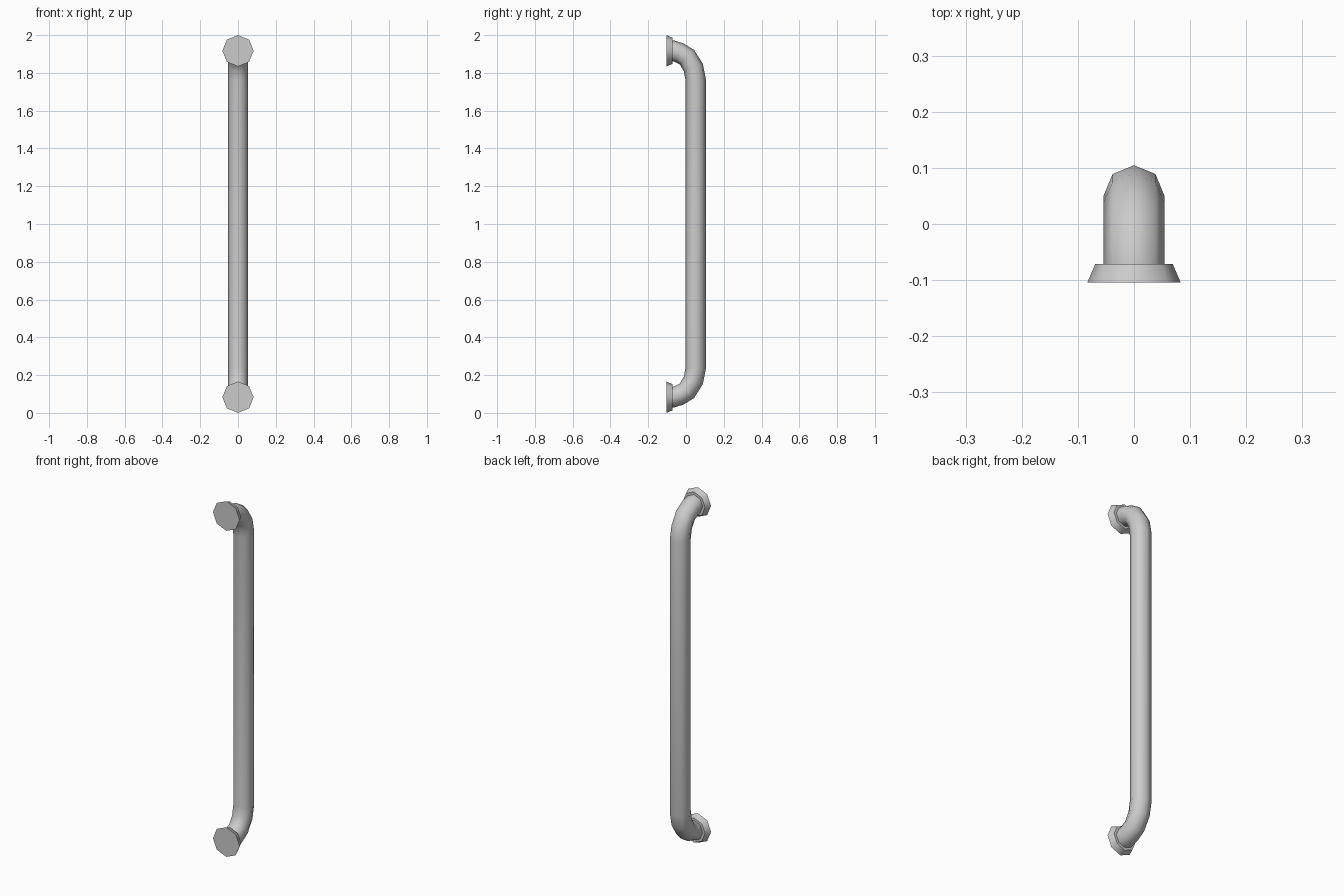
import bpy, bmesh, math
from mathutils import Vector

if "Cube" in bpy.data.objects:
    bpy.data.objects.remove(bpy.data.objects["Cube"])

SIDES = 8
metal = bpy.data.materials.new("brushed grey metal")
metal.diffuse_color = (0.6, 0.6, 0.6, 1)
metal.use_nodes = True
metal.node_tree.nodes["Principled BSDF"].inputs["Base Color"].default_value = metal.diffuse_color


def sweep(name, path, radii):
    """Octagonal tube along (y, z) points, one radius per point, capped ends."""
    bm = bmesh.new()
    pts = [Vector((0, y, z)) for y, z in path]
    rings = []
    for i, p in enumerate(pts):
        a = (p - pts[i - 1]).normalized() if i else Vector()
        b = (pts[i + 1] - p).normalized() if i < len(pts) - 1 else Vector()
        tangent = (a + b).normalized()
        side = Vector((1, 0, 0))
        up = tangent.cross(side)
        ring = []
        for k in range(SIDES):
            t = 2 * math.pi * k / SIDES
            ring.append(bm.verts.new(p + radii[i] * (math.cos(t) * side + math.sin(t) * up)))
        rings.append(ring)
    for r, s in zip(rings, rings[1:]):
        for k in range(SIDES):
            n = (k + 1) % SIDES
            bm.faces.new((r[k], r[n], s[n], s[k]))
    bm.faces.new(rings[0][::-1])
    bm.faces.new(rings[-1])
    bmesh.ops.recalc_face_normals(bm, faces=bm.faces)
    mesh = bpy.data.meshes.new(name)
    bm.to_mesh(mesh)
    bm.free()
    mesh.materials.append(metal)
    obj = bpy.data.objects.new(name, mesh)
    bpy.context.collection.objects.link(obj)
    bpy.ops.object.select_all(action='DESELECT')
    obj.select_set(True)
    bpy.context.view_layer.objects.active = obj
    bpy.ops.object.shade_smooth_by_angle(angle=math.radians(50))


# Grip bar: straight run with a mirrored bend at each end
bend = [(-0.075, 1.917), (-0.068, 1.917), (-0.036, 1.907), (0.005, 1.883), (0.039, 1.828), (0.051, 1.765)]
path = bend + [(y, 2 - z) for y, z in reversed(bend)]
sweep("grip_bar", path, [0.054] * len(path))

# Tapered mounting flanges
for name, z in (("upper_flange", 1.917), ("lower_flange", 0.083)):
    sweep(name, [(-0.104, z), (-0.071, z)], [0.083, 0.069])
